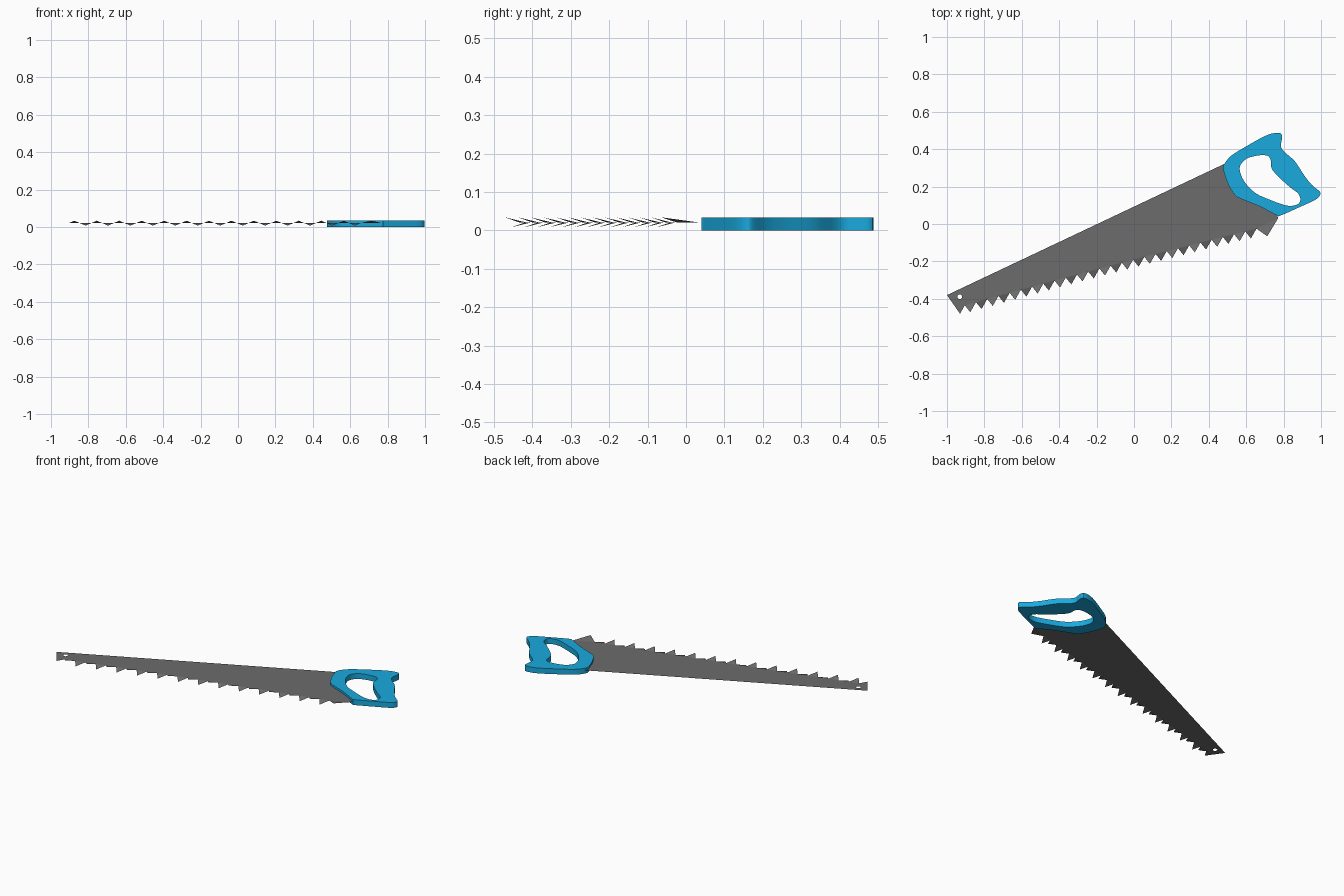
import bpy, bmesh, math
from mathutils import Vector

if "Cube" in bpy.data.objects:
    bpy.data.objects.remove(bpy.data.objects["Cube"])


def material(name, color):
    m = bpy.data.materials.new(name)
    m.diffuse_color = (*color, 1)
    m.use_nodes = True
    m.node_tree.nodes["Principled BSDF"].inputs["Base Color"].default_value = m.diffuse_color
    return m


def smooth_loop(pts, steps=4):
    """Closed Catmull-Rom curve through the points."""
    out, n = [], len(pts)
    for i in range(n):
        a, b, c, d = (Vector(pts[(i + j) % n]) for j in (-1, 0, 1, 2))
        for s in range(steps):
            t = s / steps
            out.append(0.5 * (2 * b + (c - a) * t + (2 * a - 5 * b + 4 * c - d) * t**2
                              + (3 * b - a - 3 * c + d) * t**3))
    return out


def fill(bm, loops, z):
    """Flat face region bounded by an outer loop and holes; returns vertex loops."""
    rings, edges = [], []
    for loop in loops:
        vs = [bm.verts.new((p[0], p[1], z)) for p in loop]
        rings.append(vs)
        edges += [bm.edges.new((vs[i - 1], vs[i])) for i in range(len(vs))]
    bmesh.ops.triangle_fill(bm, edges=edges, use_beauty=True, normal=(0, 0, 1))
    for f in bm.faces:
        f.normal_update()
        if f.normal.z < 0:
            f.normal_flip()
    return rings


def finish(bm, name, mat):
    me = bpy.data.meshes.new(name)
    bm.to_mesh(me)
    bm.free()
    ob = bpy.data.objects.new(name, me)
    bpy.context.collection.objects.link(ob)
    me.materials.append(mat)
    return ob


# Handle: rounded outline with a grip opening, extruded
outer = [(0.48, 0.315), (0.52, 0.365), (0.60, 0.415), (0.68, 0.46), (0.735, 0.483),
         (0.785, 0.485), (0.79, 0.45), (0.785, 0.42), (0.80, 0.39), (0.86, 0.335),
         (0.91, 0.26), (0.95, 0.21), (0.993, 0.173), (0.995, 0.155), (0.97, 0.13),
         (0.885, 0.09), (0.785, 0.046), (0.765, 0.046), (0.67, 0.095), (0.56, 0.14),
         (0.535, 0.16), (0.505, 0.21), (0.48, 0.28)]
grip = [(0.567, 0.31), (0.60, 0.348), (0.66, 0.366), (0.71, 0.366), (0.73, 0.345),
        (0.735, 0.30), (0.765, 0.26), (0.83, 0.20), (0.88, 0.16), (0.888, 0.12),
        (0.86, 0.10), (0.81, 0.10), (0.725, 0.13), (0.65, 0.165), (0.595, 0.22),
        (0.57, 0.27)]
bm = bmesh.new()
fill(bm, [smooth_loop(outer), smooth_loop(grip)], 0)
top = bmesh.ops.extrude_face_region(bm, geom=bm.faces[:])["geom"]
bmesh.ops.translate(bm, vec=(0, 0, 0.034),
                    verts=[g for g in top if isinstance(g, bmesh.types.BMVert)])
bmesh.ops.recalc_face_normals(bm, faces=bm.faces[:])
handle = finish(bm, "handle", material("blue_plastic", (0.01, 0.4, 0.73)))
bpy.context.view_layer.objects.active = handle
handle.select_set(True)
bpy.ops.object.shade_smooth_by_angle(angle=math.radians(35))

# Blade: thin sheet with hanging hole, bounded below by the tooth roots
Z, BEND, TEETH = 0.021, 0.013, 26
roots = []
for i in range(TEETH + 1):
    t = i / TEETH
    roots.append((-0.905 + 1.56 * t, -0.435 + 0.41 * t + 0.03 * t * (1 - t)))
outline = ([(-1.0, -0.38), (-0.93, -0.48)] + roots
           + [(0.77, 0.03), (0.765, 0.06), (0.67, 0.11), (0.56, 0.155), (0.52, 0.22),
              (0.50, 0.28), (0.48, 0.32)])
hole = [(-0.932 + 0.013 * math.cos(a), -0.389 + 0.013 * math.sin(a))
        for a in (math.tau * k / 16 for k in range(16))]
bm = bmesh.new()
ring = fill(bm, [outline, hole], Z)[0]

# Teeth: triangles hinged on the root line, bent alternately up and down
hinge = ring[2:2 + TEETH + 2]
for k, (a, b) in enumerate(zip(hinge, hinge[1:])):
    mid = (a.co + b.co) / 2
    drop = 0.068 if k == TEETH else 0.045
    side = BEND if k % 2 == 0 else -BEND
    tip = bm.verts.new((mid.x, mid.y - drop, Z + side))
    bm.faces.new((a, tip, b))
finish(bm, "blade", material("dark_steel", (0.15, 0.15, 0.15)))
